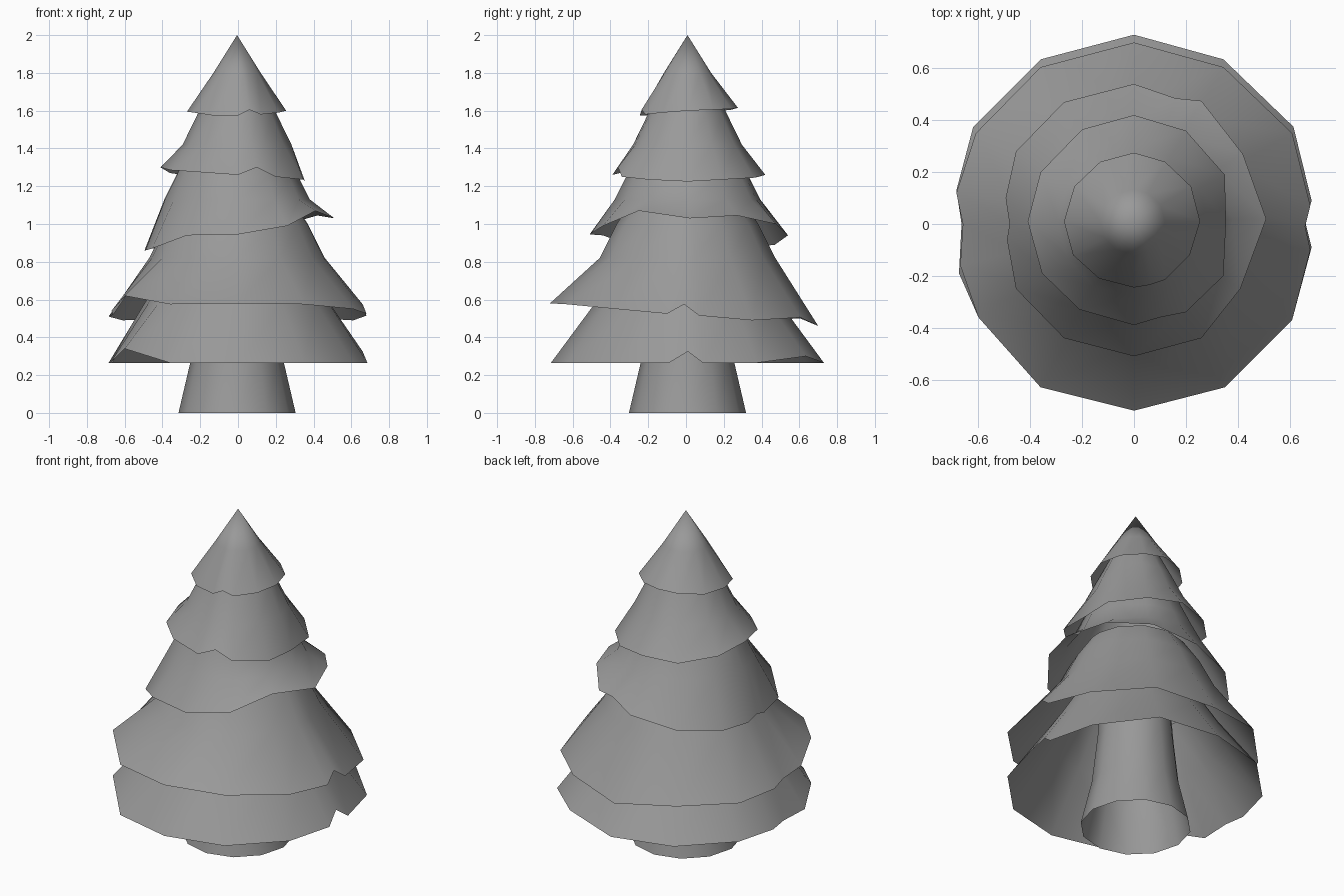
import bpy
import bmesh
import math

cube = bpy.data.objects.get("Cube")
if cube:
    bpy.data.objects.remove(cube, do_unlink=True)

# Single grey material
grey = bpy.data.materials.new("plain grey")
grey.use_nodes = True
colour = (0.32, 0.32, 0.32, 1.0)
grey.diffuse_color = colour
grey.node_tree.nodes["Principled BSDF"].inputs["Base Color"].default_value = colour

CX, CY = -0.005, 0.008   # axis of the tree


def circle(r, z, angles):
    return [(CX + r * math.cos(math.radians(a)), CY + r * math.sin(math.radians(a)), z)
            for a in angles]


def loft(name, rings, tip=None):
    """Open shell through rings of equal length, optionally closed to a tip."""
    bm = bmesh.new()
    rows = [[bm.verts.new(p) for p in ring] for ring in rings]
    n = len(rows[0])
    for low, high in zip(rows, rows[1:]):
        for i in range(n):
            j = (i + 1) % n
            bm.faces.new((low[i], low[j], high[j], high[i]))
    if tip:
        top = bm.verts.new(tip)
        for i in range(n):
            bm.faces.new((rows[-1][i], rows[-1][(i + 1) % n], top))
    mesh = bpy.data.meshes.new(name)
    bm.to_mesh(mesh)
    bm.free()
    mesh.materials.append(grey)
    obj = bpy.data.objects.new(name, mesh)
    bpy.context.collection.objects.link(obj)
    bpy.ops.object.select_all(action='DESELECT')
    obj.select_set(True)
    bpy.context.view_layer.objects.active = obj
    bpy.ops.object.shade_smooth_by_angle(angle=math.radians(50))
    return obj


def tier(name, rim, upper, tip=None):
    """Skirt of branches: ragged rim points, then round rings (radius, height)."""
    angles = [math.degrees(math.atan2(y - CY, x - CX)) for x, y, z in rim]
    loft(name, [rim] + [circle(r, z, angles) for r, z in upper], tip)


# Trunk flaring towards the ground
steps = range(0, 360, 30)
loft("trunk", [circle(0.31, 0, steps), circle(0.248, 0.265, steps),
               circle(0.215, 0.56, steps), circle(0.2, 0.75, steps)])

# Rims run anticlockwise from the model's left side (+x)
tier("branches_bottom", [
    (0.66, 0.01, 0.325), (0.685, 0.09, 0.265), (0.615, 0.375, 0.265),
    (0.345, 0.635, 0.30), (0, 0.73, 0.265), (-0.36, 0.635, 0.265),
    (-0.62, 0.375, 0.265), (-0.685, 0.13, 0.265), (-0.665, 0, 0.265),
    (-0.675, -0.19, 0.265), (-0.60, -0.36, 0.34), (-0.36, -0.63, 0.265),
    (0, -0.715, 0.265), (0.35, -0.63, 0.265), (0.61, -0.37, 0.265),
    (0.685, -0.09, 0.265)], [(0.49, 0.58), (0.34, 0.82)])

tier("branches_lower", [
    (0.66, -0.01, 0.575), (0.68, 0.07, 0.515), (0.61, 0.35, 0.49),
    (0.345, 0.605, 0.505), (0, 0.70, 0.46), (-0.36, 0.605, 0.50),
    (-0.61, 0.35, 0.49), (-0.685, 0.12, 0.51), (-0.66, 0, 0.52),
    (-0.67, -0.16, 0.54), (-0.60, -0.36, 0.62), (-0.36, -0.63, 0.575),
    (0, -0.72, 0.58), (0.35, -0.63, 0.575), (0.61, -0.37, 0.55),
    (0.68, -0.10, 0.525)], [(0.465, 0.82), (0.375, 1.0), (0.28, 1.14)])

tier("branches_middle", [
    (0.51, 0.02, 1.03), (0.42, 0.27, 1.045), (0.26, 0.475, 1.0),
    (0.16, 0.485, 0.99), (0, 0.54, 0.94), (-0.27, 0.47, 0.89),
    (-0.455, 0.28, 0.87), (-0.495, 0.10, 0.86), (-0.48, 0, 0.87),
    (-0.49, -0.06, 0.86), (-0.455, -0.25, 0.87), (-0.27, -0.44, 0.94),
    (0, -0.51, 0.945), (0.26, -0.44, 0.99), (0.41, -0.25, 1.07)],
    [(0.385, 1.13), (0.325, 1.25), (0.21, 1.5)])

tier("branches_upper", [
    (0.355, 0.01, 1.225), (0.35, 0.19, 1.235), (0.20, 0.36, 1.245),
    (0, 0.42, 1.26), (-0.20, 0.365, 1.245), (-0.36, 0.20, 1.27),
    (-0.41, 0.01, 1.30), (-0.355, -0.19, 1.285), (-0.21, -0.33, 1.275),
    (0, -0.39, 1.26), (0.10, -0.36, 1.30), (0.20, -0.34, 1.25),
    (0.345, -0.20, 1.235)], [(0.288, 1.42), (0.21, 1.58), (0.14, 1.72)])

tier("branches_top", [
    (0.255, 0.01, 1.60), (0.22, 0.145, 1.605), (0.12, 0.24, 1.61),
    (0, 0.275, 1.615), (-0.13, 0.24, 1.605), (-0.23, 0.145, 1.595),
    (-0.27, 0.01, 1.595), (-0.235, -0.12, 1.59), (-0.135, -0.21, 1.575),
    (0, -0.245, 1.575), (0.06, -0.235, 1.605), (0.12, -0.215, 1.58),
    (0.215, -0.12, 1.59)], [(0.125, 1.80)], (CX, CY, 2.0))
